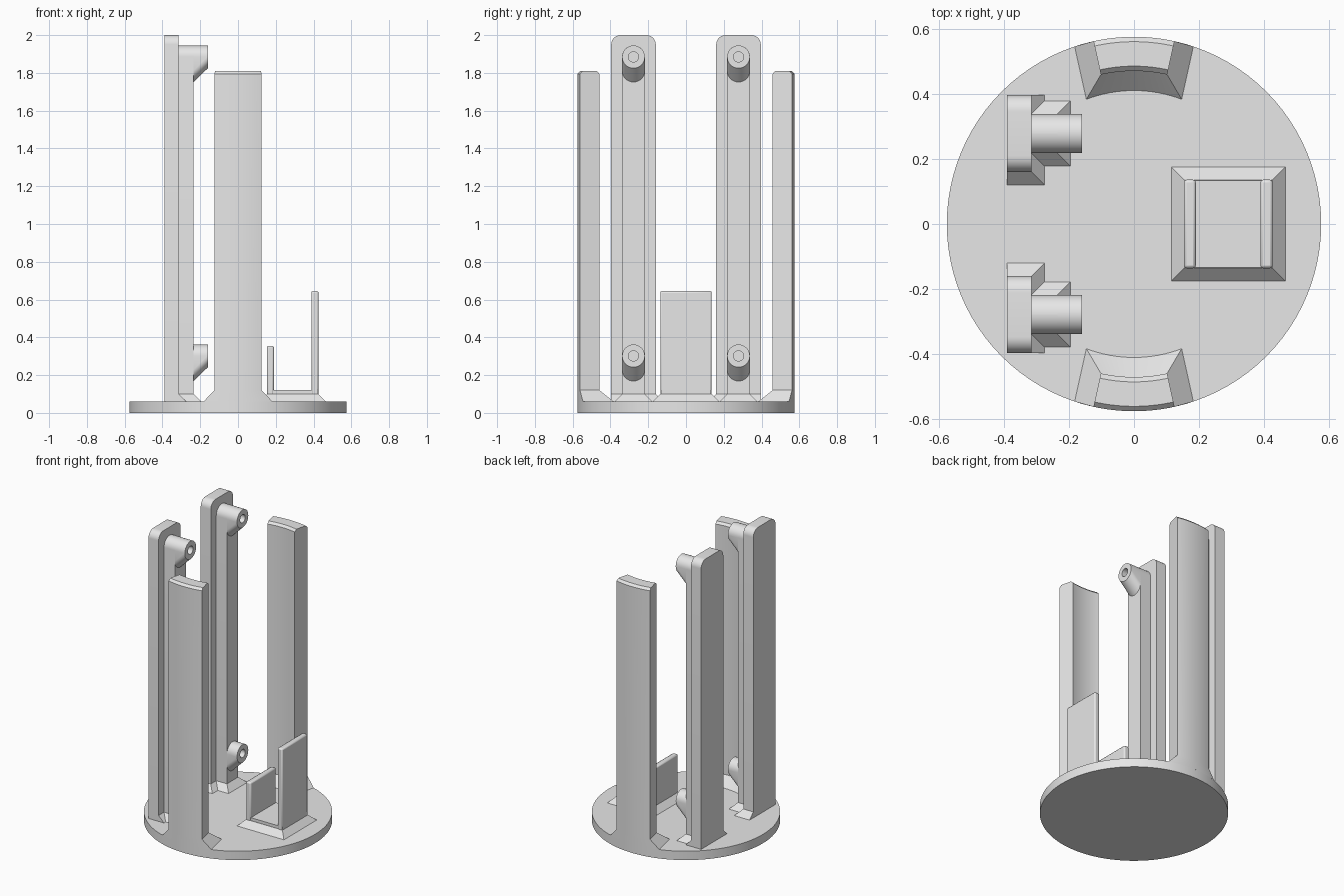
import bpy, bmesh, math
from math import sin, cos, pi, asin

cube = bpy.data.objects.get("Cube")
if cube:
    bpy.data.objects.remove(cube, do_unlink=True)

grey = bpy.data.materials.new("plain_grey")
grey.use_nodes = True
grey.diffuse_color = (0.8, 0.8, 0.8, 1)
grey.node_tree.nodes["Principled BSDF"].inputs["Base Color"].default_value = (0.8, 0.8, 0.8, 1)

TOP = 0.06      # upper face of the base disc
POST_Y = 0.278  # distance of each post from the centre line


def loft(name, rings, mirror=False, bevel=0):
    """Skin matching rings of points, cap both ends, optionally mirror across y."""
    bm = bmesh.new()
    loops = [[bm.verts.new(p) for p in ring] for ring in rings]
    n = len(loops[0])
    for a, b in zip(loops, loops[1:]):
        for i in range(n):
            j = (i + 1) % n
            bm.faces.new((a[i], a[j], b[j], b[i]))
    bm.faces.new(loops[0])
    bm.faces.new(loops[-1])
    bmesh.ops.recalc_face_normals(bm, faces=bm.faces)
    mesh = bpy.data.meshes.new(name)
    bm.to_mesh(mesh)
    bm.free()
    mesh.materials.append(grey)
    obj = bpy.data.objects.new(name, mesh)
    bpy.context.collection.objects.link(obj)
    bpy.ops.object.select_all(action='DESELECT')
    obj.select_set(True)
    bpy.context.view_layer.objects.active = obj
    bpy.ops.object.shade_smooth_by_angle(angle=math.radians(30))
    if bevel:
        mod = obj.modifiers.new("soft_edges", 'BEVEL')
        mod.width, mod.segments = bevel, 2
    if mirror:
        mod = obj.modifiers.new("other_side", 'MIRROR')
        mod.use_axis = (False, True, False)
    return obj


def rect(x0, x1, y0, y1, z):
    return [(x0, y0, z), (x1, y0, z), (x1, y1, z), (x0, y1, z)]


def box(name, x, y, z, **options):
    return loft(name, [rect(*x, *y, h) for h in z], **options)


def circle(r, z, n=96):
    return [(r * cos(2 * pi * i / n), r * sin(2 * pi * i / n), z) for i in range(n)]


def sector(inner, outer, widen, z, steps=16):
    """Outline of an arc-shaped wall, its sides pushed out by widen."""
    pts = []
    for r, way in ((outer, 1), (inner, -1)):
        half = math.radians(12.5) + asin(widen / r)
        for i in range(steps + 1):
            a = way * half * (2 * i / steps - 1)
            pts.append((r * sin(a), r * cos(a), z))
    return pts


def arch(x, half, top, corner, steps=10):
    """Upright bar outline with rounded upper corners."""
    pts = [(x, POST_Y - half, TOP), (x, POST_Y + half, TOP)]
    for side, start in ((1, 0), (-1, pi / 2)):
        for i in range(steps + 1):
            a = start + pi / 2 * i / steps
            pts.append((x, POST_Y + side * (half - corner) + corner * cos(a),
                        top - corner + corner * sin(a)))
    return pts


def stadium(x, r, z, drop=0, n=32):
    """Circle whose lower half is pulled down by drop."""
    pts = []
    for half in (0, 1):
        for i in range(n // 2 + 1):
            a = pi * half + 2 * pi * i / n
            # a hair of stretch keeps the two halves distinct
            pts.append((x, POST_Y + r * cos(a), z + r * sin(a) - half * (drop + 0.0005)))
    return pts


# Base disc
loft("base_disc", [circle(0.575, 0), circle(0.575, TOP)])

# Curved walls at front and back, flared at the foot and chamfered on top
loft("curved_wall", [sector(0.41, 0.575, 0.06, TOP), sector(0.47, 0.575, 0, 0.12),
                     sector(0.47, 0.575, 0, 1.795), sector(0.485, 0.56, 0, 1.81)],
     mirror=True)

# Pair of tall posts: plate, rib and their flared feet
inner, outer = POST_Y - 0.118, POST_Y + 0.118
loft("post_plate", [arch(-0.39, 0.118, 2.0, 0.05), arch(-0.315, 0.118, 2.0, 0.05)], mirror=True)
loft("post_rib", [arch(-0.32, 0.06, 1.945, 0.0599), arch(-0.235, 0.06, 1.945, 0.0599)], mirror=True)
loft("plate_foot", [rect(-0.39, -0.275, inner - 0.04, outer, TOP),
                    rect(-0.39, -0.315, inner, outer, TOP + 0.04)], mirror=True)
loft("rib_foot", [rect(-0.35, -0.195, POST_Y - 0.1, POST_Y + 0.1, TOP),
                  rect(-0.35, -0.235, POST_Y - 0.06, POST_Y + 0.06, TOP + 0.04)], mirror=True)

# Screw bosses with a sloping underside and a blind hole
for name, z in (("upper_boss", 1.885), ("lower_boss", 0.302)):
    loft(name, [stadium(-0.24, 0.06, z, 0.078), stadium(-0.16, 0.06, z),
                stadium(-0.16, 0.027, z), stadium(-0.22, 0.027, z)], mirror=True)

# Holder on the left: flared foot, floor, low wall and high wall
loft("holder_foot", [rect(0.115, 0.465, -0.175, 0.175, TOP),
                     rect(0.155, 0.425, -0.135, 0.135, TOP + 0.04)])
box("holder_floor", (0.156, 0.424), (-0.134, 0.134), (TOP, 0.12))
box("holder_low_wall", (0.153, 0.19), (-0.136, 0.136), (TOP, 0.355), bevel=0.009)
box("holder_high_wall", (0.388, 0.426), (-0.136, 0.136), (TOP, 0.645), bevel=0.009)
